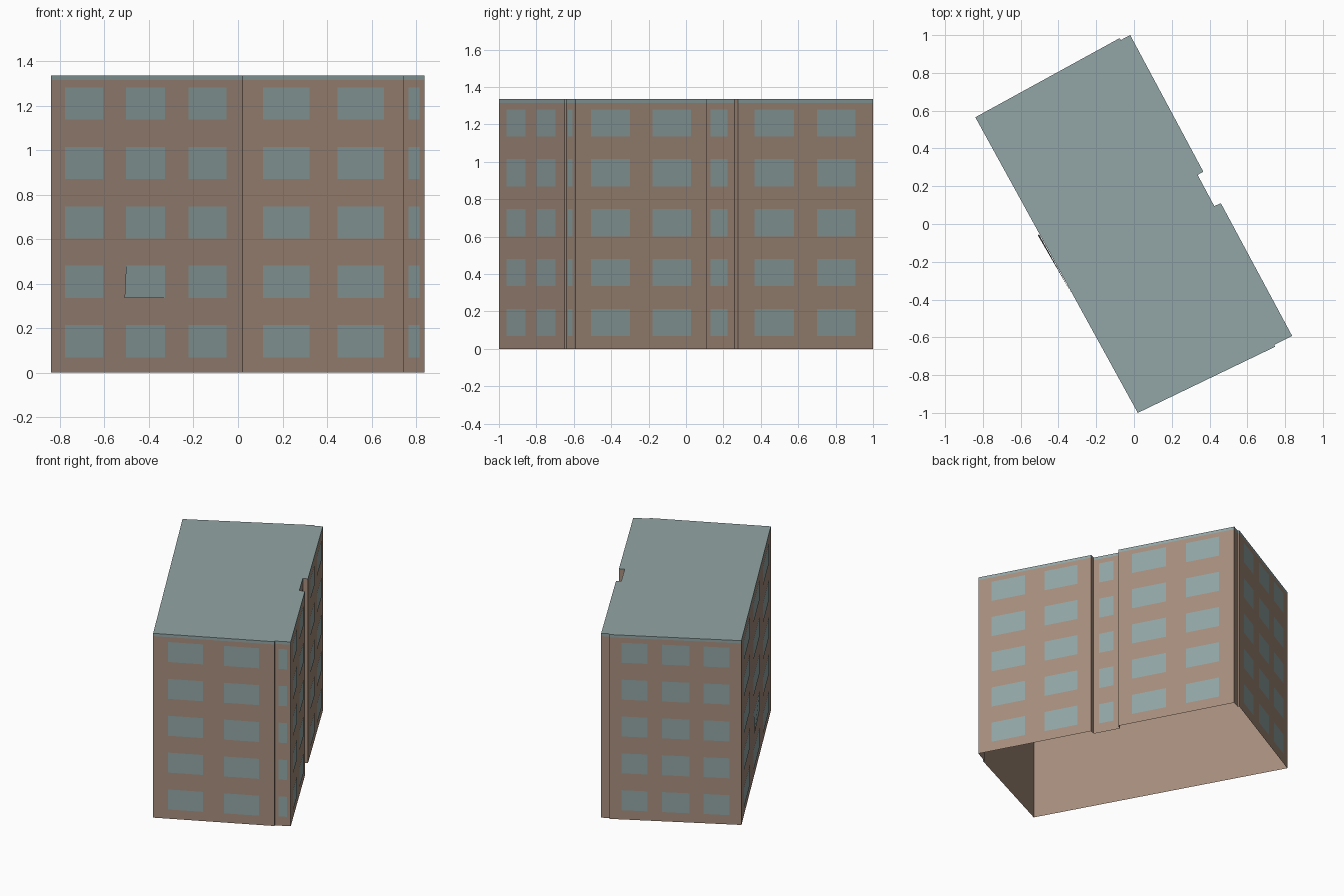
import bpy
from mathutils import Vector

cube = bpy.data.objects.get("Cube")
if cube:
    bpy.data.objects.remove(cube, do_unlink=True)


def material(name, rgb):
    m = bpy.data.materials.new(name)
    m.use_nodes = True
    m.diffuse_color = (*rgb, 1)
    m.node_tree.nodes["Principled BSDF"].inputs["Base Color"].default_value = (*rgb, 1)
    return m


BRICK = material("brown wall", (0.38, 0.266, 0.202))
TEAL = material("grey teal", (0.288, 0.376, 0.376))


def mesh_object(name, verts, faces, mats, indices=None):
    me = bpy.data.meshes.new(name)
    me.from_pydata(verts, [], faces)
    for m in mats:
        me.materials.append(m)
    if indices:
        for poly, i in zip(me.polygons, indices):
            poly.material_index = i
    ob = bpy.data.objects.new(name, me)
    bpy.context.collection.objects.link(ob)
    return ob


TOP, BAND = 1.335, 1.315

# Footprint, counter-clockwise from the front corner
plan = [Vector(p) for p in (
    (0.02, -1.0), (0.747, -0.65), (0.743, -0.64), (0.837, -0.592),
    (0.46, 0.11), (0.425, 0.095), (0.337, 0.26), (0.367, 0.277),
    (-0.02, 1.0), (-0.07, 0.974), (-0.076, 0.984), (-0.84, 0.565))]
n = len(plan)


def ring(z):
    return [(p.x, p.y, z) for p in plan]


def strip(low):
    return [(low + i, low + (i + 1) % n, low + n + (i + 1) % n, low + n + i)
            for i in range(n)]


# Open-bottomed walls, roof edge band and flat roof
lower, upper = strip(0), strip(n)
notch_sides = (4, 6)
mesh_object("building_walls", ring(0) + ring(BAND), lower, [BRICK])
mesh_object("roof", ring(BAND) + ring(TOP), strip(0) + [tuple(range(n, 2 * n))],
            [TEAL, BRICK], [int(i in notch_sides) for i in range(n)] + [0])

# Window columns: wall name, wall index, axis read along, spans on that axis
columns = [
    ("front", 0, 0, [(0.11, 0.32), (0.445, 0.655)]),
    ("front_corner", 2, 0, [(0.765, 0.815)]),
    ("long_front", 3, 1, [(-0.51, -0.30), (-0.18, 0.025)]),
    ("recess", 5, 1, [(0.13, 0.22)]),
    ("long_back", 7, 1, [(0.365, 0.575), (0.70, 0.905)]),
    ("back", 10, 0, [(-0.145, -0.295), (-0.38, -0.54), (-0.62, -0.77)]),
    ("plain_side", 11, 0, [(-0.775, -0.605), (-0.50, -0.325), (-0.22, -0.05)]),
]
sills = [0.068 + 0.267 * floor for floor in range(5)]
HEIGHT, GAP = 0.145, 0.003

for name, wall, axis, spans in columns:
    a, b = plan[wall], plan[(wall + 1) % n]
    d = (b - a).normalized()
    out = Vector((d.y, -d.x))
    verts, faces = [], []
    for span in spans:
        p, q = [a.lerp(b, (s - a[axis]) / (b[axis] - a[axis])) + out * GAP for s in span]
        for floor, z in enumerate(sills):
            k = len(verts)
            # one pane hangs loose at its lower corner
            loose = name == "plain_side" and floor == 1 and span == spans[1]
            p0 = p + out * (0.008 if loose else 0)
            verts += [(*p0, z), (*q, z), (*q, z + HEIGHT), (*p, z + HEIGHT)]
            faces.append((k, k + 1, k + 2, k + 3))
    mesh_object(name + "_windows", verts, faces, [TEAL])
